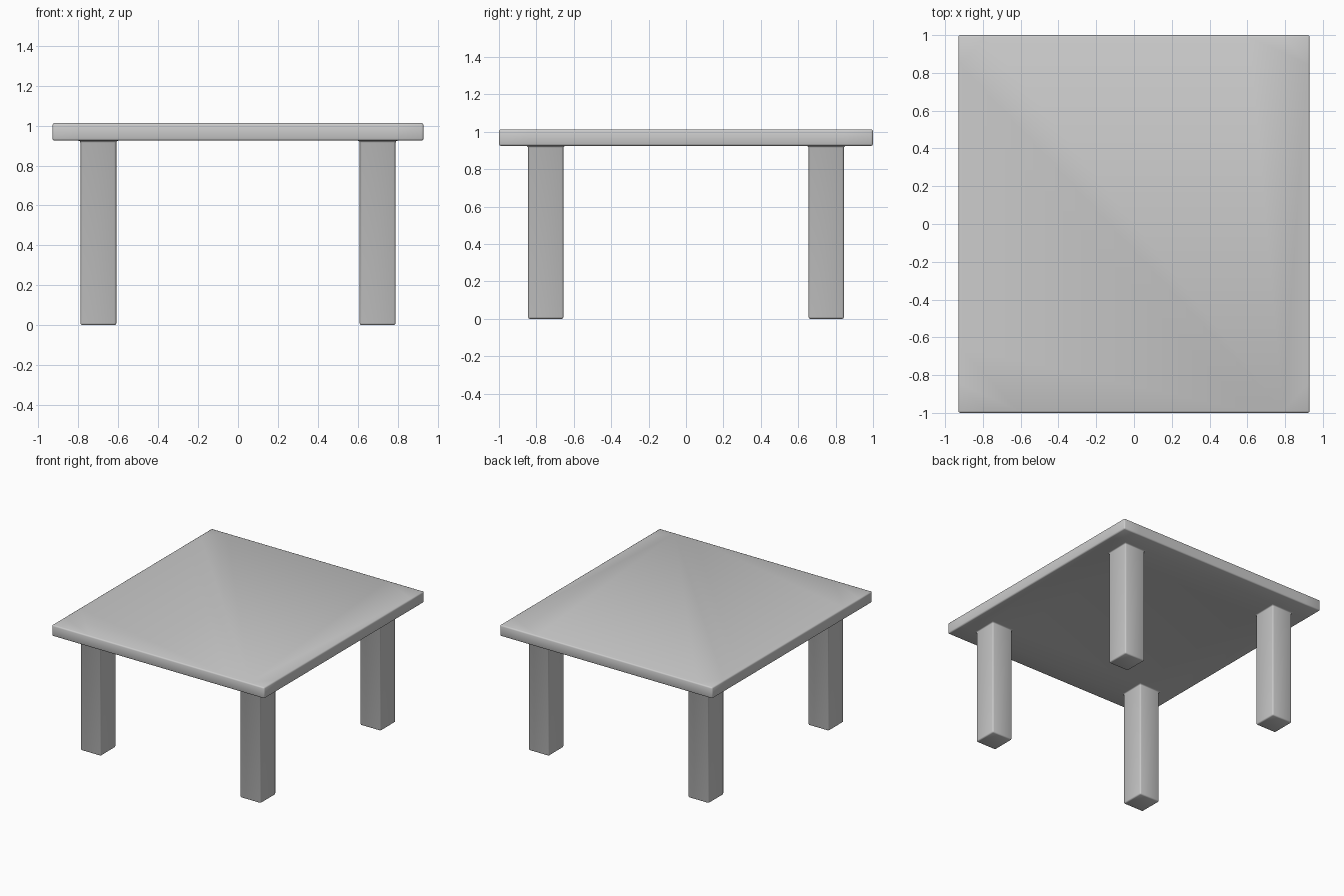
import bpy, bmesh

if "Cube" in bpy.data.objects:
    bpy.data.objects.remove(bpy.data.objects["Cube"])

# Grid lines: outer edges of the top and both sides of each leg
xs = [-0.93, -0.79, -0.61, 0.61, 0.79, 0.93]
ys = [-1.0, -0.845, -0.655, 0.655, 0.845, 1.0]
z_under, z_top = 0.925, 1.013
leg_cells = {(1, 1), (1, 3), (3, 1), (3, 3)}

bm = bmesh.new()


def wall(lower, upper):
    """Close the band between two matching vertex loops."""
    for k in range(len(lower)):
        n = (k + 1) % len(lower)
        bm.faces.new((lower[k], lower[n], upper[n], upper[k]))


def copy_loop(loop, z):
    """Repeat a vertex loop at another height and cap it."""
    verts = [bm.verts.new((v.co.x, v.co.y, z)) for v in loop]
    bm.faces.new(verts)
    return verts


# Underside of the top, with a leg growing out of four of its cells
grid = [[bm.verts.new((x, y, z_under)) for y in ys] for x in xs]
for i in range(5):
    for j in range(5):
        loop = [grid[i][j], grid[i][j + 1], grid[i + 1][j + 1], grid[i + 1][j]]
        if (i, j) in leg_cells:
            wall(loop, copy_loop(loop, 0))
        else:
            bm.faces.new(loop)

# Rim and upper face of the table top
rim = ([grid[i][0] for i in range(5)] + [grid[5][j] for j in range(5)]
       + [grid[i][5] for i in range(5, 0, -1)] + [grid[0][j] for j in range(5, 0, -1)])
wall(rim, copy_loop(rim, z_top))

bmesh.ops.recalc_face_normals(bm, faces=bm.faces[:])

mesh = bpy.data.meshes.new("table")
bm.to_mesh(mesh)
bm.free()
table = bpy.data.objects.new("table", mesh)
bpy.context.collection.objects.link(table)
mesh.shade_smooth()

# Softened edges, including the joints between legs and top
bevel = table.modifiers.new("soft_edges", 'BEVEL')
bevel.width = 0.01
bevel.segments = 2
bevel.limit_method = 'ANGLE'
